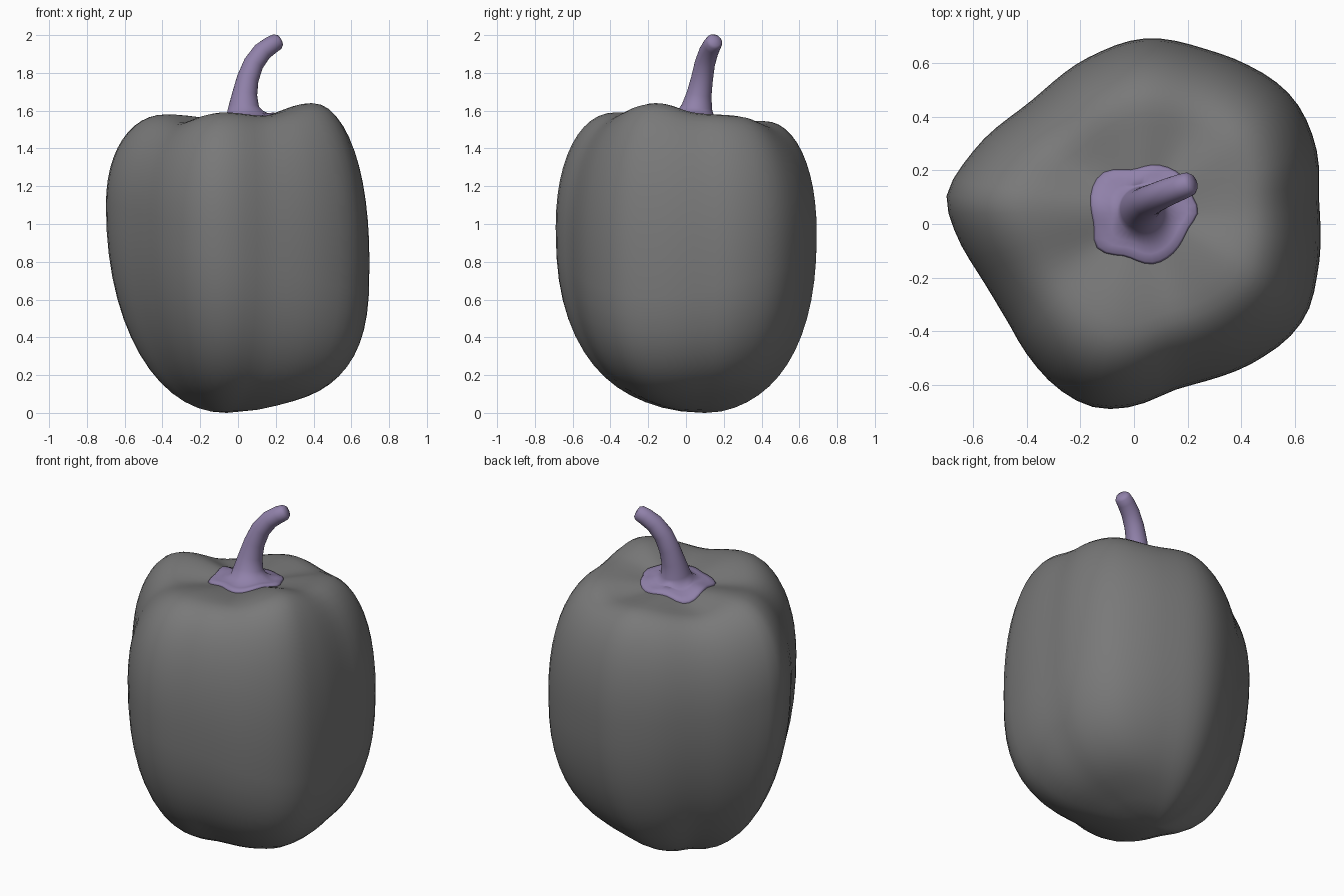
import bpy, bmesh, math
from mathutils import Vector

if "Cube" in bpy.data.objects:
    bpy.data.objects.remove(bpy.data.objects["Cube"], do_unlink=True)

CENTRE = Vector((0.04, 0.04, 0))
DRIFT = Vector((-0.1, 0.06, 0))  # sideways lean of the bottom tip
COLUMNS = 72
SIDES = 40
PIT = 1.54                       # height of the top pit
CREST = 0.57                     # where the shoulders peak, as a share of the radius

# Widest outline: angle in degrees, radius
OUTLINE = [(-177, .72), (-158, .655), (-143, .65), (-130, .685), (-116, .73), (-105, .748),
           (-95, .727), (-78, .665), (-50, .695), (-41, .71), (-31, .71), (-18, .68), (4, .652),
           (20, .683), (38, .70), (58, .669), (70, .653), (90, .652), (110, .618),
           (136, .597), (160, .68), (175, .742)]
# Lobes and valleys: angle, height of widest point, shoulder height, bottom height, fullness
LOBES = [(-145, 1.05, 1.54, .01, 2.2), (-108, 1.0, 1.59, .01, 2.35), (-72, .9, 1.575, .02, 2.55),
         (-30, .8, 1.64, .03, 2.95), (0, .8, 1.59, .04, 2.85), (37, .9, 1.57, .05, 2.6),
         (62, .95, 1.53, .035, 2.4), (95, .95, 1.545, .01, 2.25), (145, 1.0, 1.51, .01, 1.95),
         (175, 1.1, 1.58, 0, 2.1)]
# Leafy cap under the stem: angle, radius
CAP = [(-168, .194), (-144, .22), (-114, .176), (-81, .192), (-65, .188), (-21, .172), (3, .2),
       (18, .19), (45, .197), (75, .187), (107, .17), (140, .22)]
# Curved stem: path point and radius
STEM = [((.035, .052, 1.585), .098), ((.03, .058, 1.62), .081), ((.036, .07, 1.69), .066),
        ((.052, .085, 1.77), .058), ((.083, .10, 1.85), .054), ((.128, .12, 1.912), .051),
        ((.175, .138, 1.947), .048), ((.207, .15, 1.965), .044), ((.22, .155, 1.972), .032)]


def around(keys, angle, column=1):
    """Smooth periodic interpolation of a keyed table."""
    n = len(keys)

    def key(i):
        return keys[i % n][0] + 360 * (i // n), keys[i % n][column]

    first = keys[0][0]
    angle = first + (angle - first) % 360
    i = max(k for k in range(n) if keys[k][0] <= angle)
    (a0, v0), (a1, v1), (a2, v2), (a3, v3) = [key(i + k) for k in (-1, 0, 1, 2)]
    span = a2 - a1
    t = (angle - a1) / span
    m1, m2 = (v2 - v0) / (a2 - a0) * span, (v3 - v1) / (a3 - a1) * span
    return ((2*t**3 - 3*t*t + 1) * v1 + (t**3 - 2*t*t + t) * m1
            + (3*t*t - 2*t**3) * v2 + (t**3 - t*t) * m2)


def polar(angle, radius, z):
    a = math.radians(angle)
    return CENTRE + Vector((radius * math.cos(a), radius * math.sin(a), z))


def pit_height(angle, share):
    """Height inside the shoulder ring; share runs from 0 at the pit to 1 at the crest."""
    top = around(LOBES, angle, 2)
    return PIT + (top - PIT) * (1 - math.cos(math.pi * share)) / 2


def column_profile(angle):
    """Points of one body column from the bottom to the top pit."""
    radius = around(OUTLINE, angle)
    mid, top, low, full = [around(LOBES, angle, c) for c in (1, 2, 3, 4)]
    points = []
    for i in range(1, 15):                       # belly
        f = math.pi / 2 * i / 14
        share = math.sin(f) ** (2 / full)
        s = min(share / 0.5, 1)
        base = low * s * s * (3 - 2 * s)
        z = mid - (mid - base) * max(math.cos(f), 0) ** (2 / full)
        points.append(polar(angle, radius * share, z) + DRIFT * (1 - share))
    crest = radius * CREST
    for i in range(1, 13):                       # shoulder
        f = math.pi / 2 * i / 12
        r = crest + (radius - crest) * max(math.cos(f), 0) ** 0.93
        points.append(polar(angle, r, mid + (top - mid) * math.sin(f) ** 0.93))
    for i in range(1, 8):                        # slope into the pit
        share = 1 - i / 8
        points.append(polar(angle, crest * share, pit_height(angle, share)))
    return points


def loft(name, rings, start, end, material):
    """Skin closed rings and close both ends with fans."""
    bm = bmesh.new()
    loops = [[bm.verts.new(p) for p in ring] for ring in rings]
    n = len(loops[0])
    for a, b in zip(loops, loops[1:]):
        for i in range(n):
            j = (i + 1) % n
            bm.faces.new((a[i], a[j], b[j], b[i]))
    for loop, tip in ((loops[0], start), (loops[-1], end)):
        v = bm.verts.new(tip)
        for i in range(n):
            bm.faces.new((loop[i], loop[(i + 1) % n], v))
    bmesh.ops.recalc_face_normals(bm, faces=bm.faces)
    mesh = bpy.data.meshes.new(name)
    bm.to_mesh(mesh)
    bm.free()
    mesh.materials.append(material)
    for p in mesh.polygons:
        p.use_smooth = True
    bpy.context.collection.objects.link(bpy.data.objects.new(name, mesh))


def make_material(name, colour):
    m = bpy.data.materials.new(name)
    m.use_nodes = True
    m.diffuse_color = colour
    m.node_tree.nodes["Principled BSDF"].inputs["Base Color"].default_value = colour
    return m


grey = make_material("body grey", (0.19, 0.19, 0.19, 1))
purple = make_material("stem purple", (0.28, 0.22, 0.40, 1))

# Body
columns = [column_profile(360 * i / COLUMNS) for i in range(COLUMNS)]
loft("pepper_body", list(zip(*columns)), CENTRE + DRIFT, CENTRE + Vector((0, 0, PIT)), grey)

# Leafy cap draped over the pit
rings = []
for scale, lift in ((0.85, -.03), (0.98, -.015), (1, .003), (0.96, .014), (0.8, .021), (0.65, .029)):
    ring = []
    for i in range(SIDES):
        a = 360 * i / SIDES
        r = around(CAP, a) * scale
        share = r / (around(OUTLINE, a) * CREST)
        ring.append(polar(a, r, pit_height(a, share) + lift))
    rings.append(ring)

# Stem growing out of the cap
path = [Vector(p) for p, _ in STEM]
for i, (p, (_, radius)) in enumerate(zip(path, STEM)):
    tangent = (path[min(i + 1, len(path) - 1)] - path[max(i - 1, 0)]).normalized()
    side = Vector((0, 1, 0)).cross(tangent).normalized()
    up = tangent.cross(side)
    rings.append([p + radius * (math.cos(t) * side + math.sin(t) * up)
                  for t in (math.tau * k / SIDES for k in range(SIDES))])
loft("stem_and_cap", rings, CENTRE + Vector((0, 0, PIT - .03)),
     path[-1] + Vector((.004, .002, .002)), purple)
